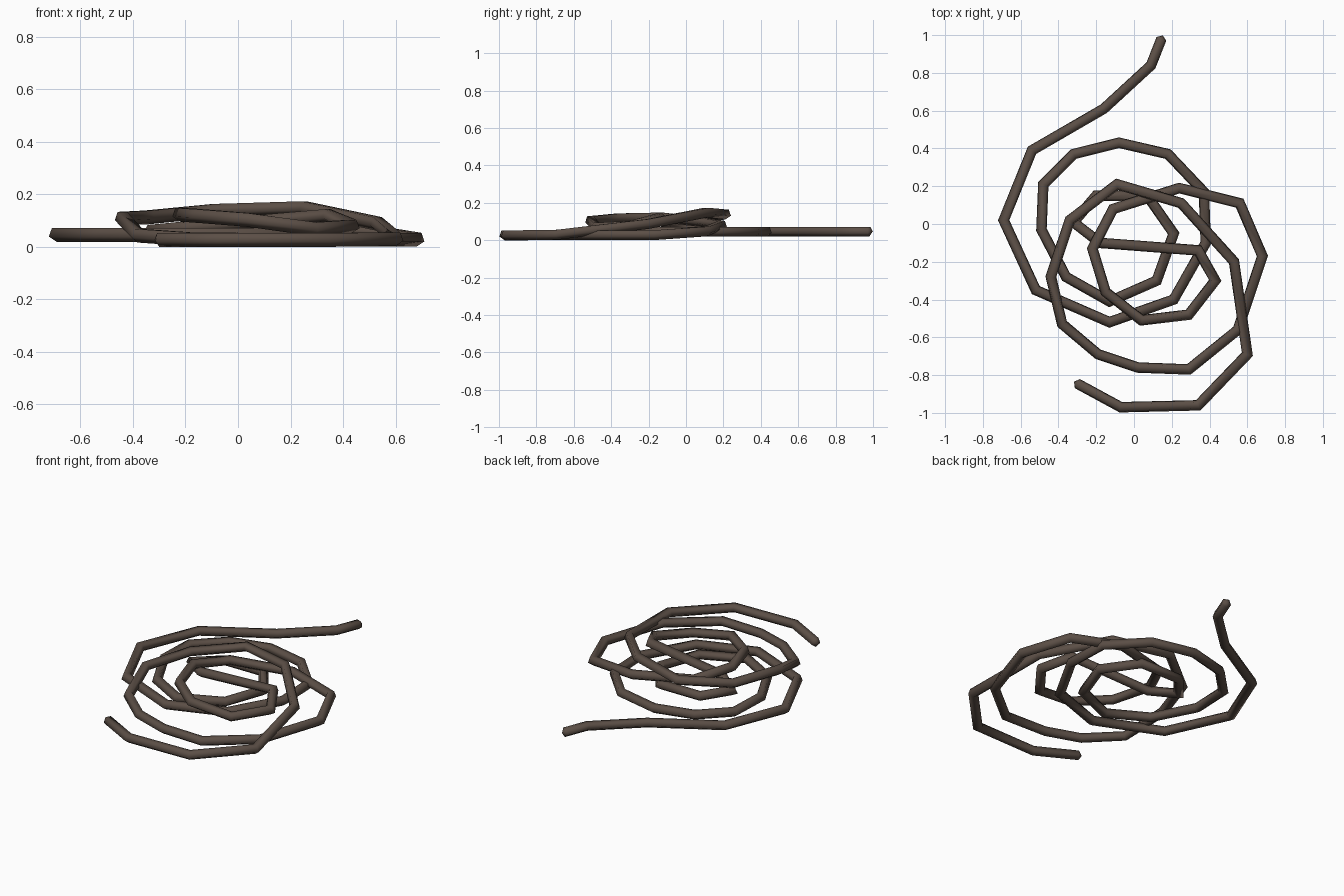
import bpy, bmesh, math
from mathutils import Vector

if "Cube" in bpy.data.objects:
    bpy.data.objects.remove(bpy.data.objects["Cube"])

RADIUS = 0.029
SIDES = 5

# Outer tail and lower coils, lying flat at one height
lower = [(.145, .98), (.09, .84), (-.16, .61), (-.54, .39), (-.69, .02), (-.52, -.35),
         (-.13, -.52), (.21, -.40), (.38, -.10), (.37, .17), (.18, .37), (-.08, .43),
         (-.32, .37), (-.48, .21), (-.49, -.03), (-.36, -.28), (-.13, -.41),
         (.12, -.30), (.21, -.05), (.07, .15), (-.20, .15)]
# Inner loop crossing over the lower coils
inner = [(-.32, .01, .06), (-.18, -.10, .075), (.34, -.14, .12), (.43, -.30, .08),
         (.29, -.48, .07), (.04, -.51, .105), (-.15, -.36, .12), (-.22, -.13, .125),
         (-.11, .08, .10), (.24, .19, .08)]
# Wide front loops and front tail
outer = [(.56, .11, .05), (.68, -.17, .03), (.55, -.56, .03), (.29, -.77, .03),
         (.02, -.76, .03), (-.19, -.69, .032), (-.38, -.53, .045), (-.44, -.28, .11),
         (-.34, .02, .115), (-.09, .21, .14), (.25, .11, .15), (.53, -.20, .09),
         (.60, -.69, .032), (.34, -.96, .029), (-.07, -.97, .029), (-.30, -.845, .029)]
path = [Vector((x, y, .048)) for x, y in lower] + [Vector(p) for p in inner + outer]

bm = bmesh.new()
rings = []
last = len(path) - 1
for i, p in enumerate(path):
    # Mitred cross-section, one point of the pentagon facing down
    a = (p - path[i - 1]).normalized() if i else (path[1] - p).normalized()
    b = (path[i + 1] - p).normalized() if i < last else a
    t = (a + b).normalized()
    side = t.cross(Vector((0, 0, 1))).normalized()
    up = side.cross(t)
    stretch = 1 / max(t.dot(a), .6)
    ring = []
    for k in range(SIDES):
        ang = -math.pi / 2 + 2 * math.pi * k / SIDES
        ring.append(bm.verts.new(p + side * (RADIUS * stretch * math.cos(ang))
                                 + up * (RADIUS * math.sin(ang))))
    rings.append(ring)
for r, s in zip(rings, rings[1:]):
    for k in range(SIDES):
        n = (k + 1) % SIDES
        bm.faces.new((r[k], r[n], s[n], s[k]))

# Short pointed tips
for ring, end, inside in ((rings[0], path[0], path[1]), (rings[-1], path[-1], path[-2])):
    tip = bm.verts.new(end + (end - inside).normalized() * .02)
    for k in range(SIDES):
        bm.faces.new((ring[k], ring[(k + 1) % SIDES], tip))
bmesh.ops.recalc_face_normals(bm, faces=bm.faces)
for f in bm.faces:
    f.smooth = True

mesh = bpy.data.meshes.new("coiled_rope")
bm.to_mesh(mesh)
bm.free()
mat = bpy.data.materials.new("dark brown rope")
mat.diffuse_color = (.105, .077, .061, 1)
mat.use_nodes = True
mat.node_tree.nodes["Principled BSDF"].inputs["Base Color"].default_value = mat.diffuse_color
mesh.materials.append(mat)
rope = bpy.data.objects.new("coiled_rope", mesh)
bpy.context.collection.objects.link(rope)
